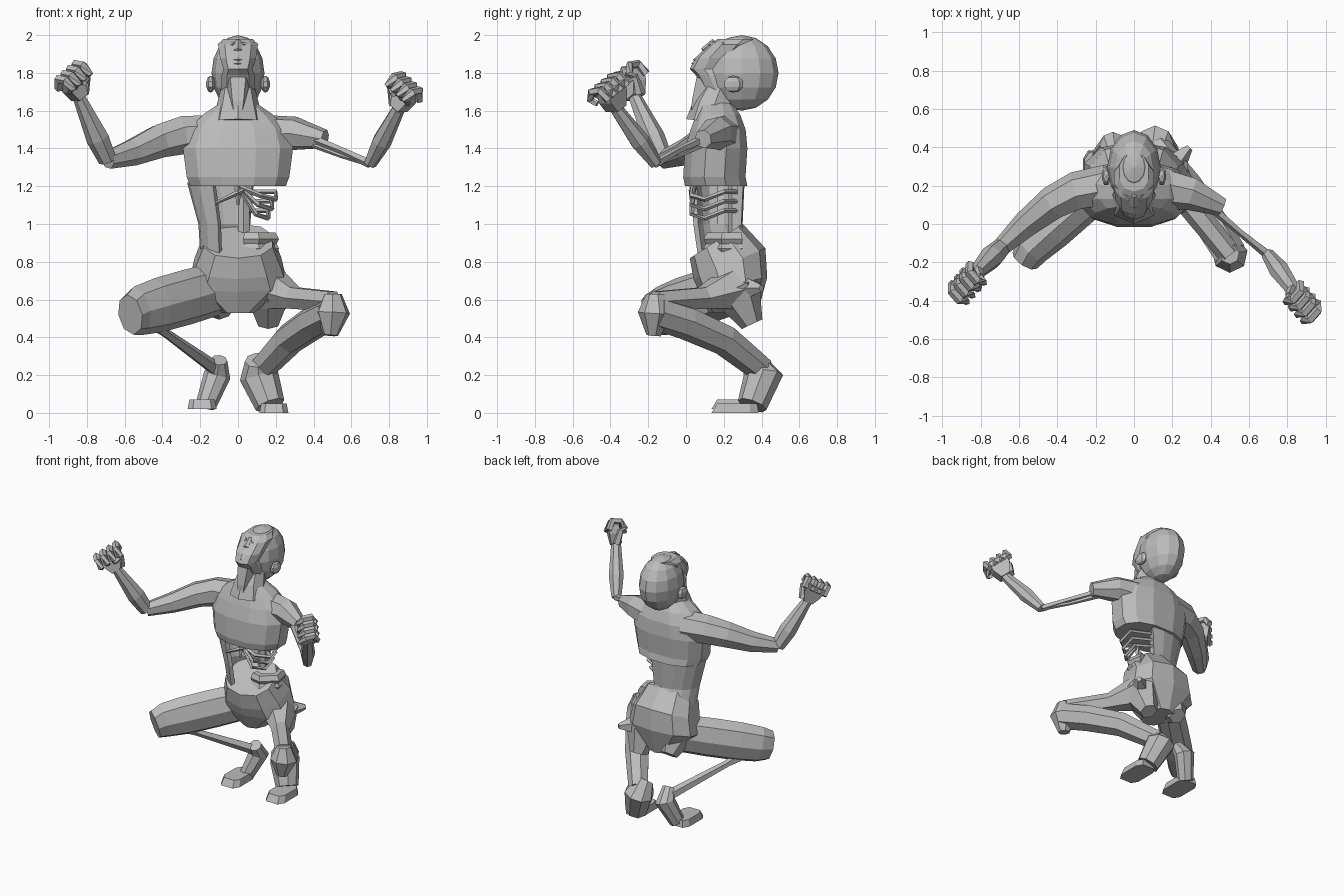
import bpy, bmesh, math
from mathutils import Vector

cube = bpy.data.objects.get("Cube")
if cube:
    bpy.data.objects.remove(cube, do_unlink=True)

skin = bpy.data.materials.new("grey_skin")
skin.use_nodes = True
grey = (0.5, 0.5, 0.5, 1)
skin.diffuse_color = grey
skin.node_tree.nodes["Principled BSDF"].inputs["Base Color"].default_value = grey


def finish(name, bm):
    bmesh.ops.recalc_face_normals(bm, faces=bm.faces)
    mesh = bpy.data.meshes.new(name)
    bm.to_mesh(mesh)
    bm.free()
    mesh.materials.append(skin)
    obj = bpy.data.objects.new(name, mesh)
    bpy.context.collection.objects.link(obj)


def loft(name, rings):
    """Skin a list of point rings and cap both ends."""
    bm = bmesh.new()
    loops = [[bm.verts.new(point) for point in ring] for ring in rings]
    for low, high in zip(loops, loops[1:]):
        for i in range(len(low)):
            j = (i + 1) % len(low)
            bm.faces.new((low[i], low[j], high[j], high[i]))
    bm.faces.new(loops[0])
    bm.faces.new(loops[-1])
    finish(name, bm)


def stack(name, rows, x=0, sides=10, power=0.85, slope=0.0):
    """Rounded sections: height, centre y, half width, half depth; slope tips the upper ones."""
    def soft(value):
        return math.copysign(abs(value) ** power, value)
    angles = [math.tau * (i + 0.5) / sides for i in range(sides)]
    rings = []
    for i, (z, y, width, depth) in enumerate(rows):
        tip = slope * i / (len(rows) - 1)
        rings.append([Vector((x + width * soft(math.cos(a)), y + depth * soft(math.sin(a)),
                              z + tip * depth * soft(math.sin(a)))) for a in angles])
    loft(name, rings)


def limb(name, path, start, end, bulge=0.0, sides=6, flat=1.0):
    """Tube along a path, tapering from start to end radius, swollen midway by bulge."""
    path = [Vector(point) for point in path]
    last = len(path) - 1
    span = path[last] - path[0]
    axis = min(range(3), key=lambda k: abs(span[k]))
    reference = Vector([float(k == axis) for k in range(3)])
    rings = []
    for i, point in enumerate(path):
        direction = (path[min(i + 1, last)] - path[max(i - 1, 0)]).normalized()
        u = direction.cross(reference).normalized()
        v = u.cross(direction)
        t = i / last
        radius = start + (end - start) * t + bulge * math.sin(math.pi * t)
        angles = [math.tau * k / sides for k in range(sides)]
        rings.append([point + radius * (u * flat * math.cos(a) + v * math.sin(a)) for a in angles])
    loft(name, rings)


def ball(name, centre, radii, segments, rows):
    bm = bmesh.new()
    bmesh.ops.create_uvsphere(bm, u_segments=segments, v_segments=rows, radius=1)
    for vert in bm.verts:
        vert.co = Vector(centre) + Vector([r * value for r, value in zip(radii, vert.co)])
    finish(name, bm)


def fist(label, side, wrist):
    """Palm, four curled fingers in a slanting row, and a thumb."""
    outer = wrist + Vector((side * 0.1, -0.08, 0.08))
    inner = wrist + Vector((side * 0.01, 0.02, 0.16))
    knuckles = outer.lerp(inner, 0.5)
    across = (inner - outer).normalized()
    down = (wrist - knuckles).normalized()
    curl = Vector((side * -0.6, -0.8, 0))
    thick = curl * 0.04
    rings = []
    for centre, half in ((wrist, 0.035), (wrist.lerp(knuckles, 0.5), 0.065), (knuckles, 0.07)):
        reach = across * half
        rings.append([centre - reach - thick, centre + reach - thick,
                      centre + reach + thick, centre - reach + thick])
    loft(label + "_palm", rings)
    for n in range(4):
        base = outer.lerp(inner, n / 3)
        path = [base - thick + down * 0.04, base - down * 0.02, base + thick * 1.4 - down * 0.01,
                base + thick * 2 + down * 0.04, base + thick + down * 0.06]
        limb(f"{label}_finger_{n + 1}", path, 0.023, 0.016, 0.005, sides=5)
    tip = inner + down * 0.06 + thick
    limb(label + "_thumb", [wrist + across * 0.04, tip, tip + thick - across * 0.06],
         0.03, 0.016, sides=5)


# Joints that neighbouring parts share
right_hip, left_hip = Vector((-0.1, 0.25, 0.66)), Vector((0.16, 0.26, 0.66))
right_knee, left_knee = Vector((-0.53, -0.13, 0.54)), Vector((0.5, -0.16, 0.53))
right_elbow, left_elbow = Vector((-0.69, -0.12, 1.34)), Vector((0.7, -0.16, 1.32))
right_wrist, left_wrist = Vector((-0.84, -0.27, 1.67)), Vector((0.85, -0.37, 1.61))

# Chest with an overhanging lower edge, and a pelvis bowl that rises at the back
stack("chest", [(1.2, 0.16, 0.26, 0.17), (1.25, 0.15, 0.28, 0.17), (1.4, 0.16, 0.3, 0.17),
                (1.5, 0.17, 0.27, 0.15), (1.58, 0.17, 0.19, 0.12), (1.64, 0.16, 0.1, 0.09)], sides=12)
stack("pelvis", [(0.53, 0.25, 0.09, 0.13), (0.68, 0.25, 0.27, 0.18),
                 (0.79, 0.23, 0.24, 0.19), (0.91, 0.16, 0.19, 0.14)], slope=0.65)
for label, hip, bottom in (("right", right_hip, 0.53), ("left", left_hip, 0.47)):
    limb(label + "_buttock", [hip, (hip.x, 0.35, bottom)], 0.14, 0.06)

# Waist: a thick shell torn open at the front left
sections = []
sweep = [math.radians(240 - 21 * k) for k in range(9)]
for z, y, width, depth in ((0.84, 0.2, 0.2, 0.16), (1, 0.16, 0.21, 0.14), (1.22, 0.16, 0.27, 0.15)):
    sections.append([Vector(((width - inset) * math.cos(a), y + (depth - inset) * math.sin(a), z))
                     for inset, angles in ((0, sweep), (0.03, sweep[::-1])) for a in angles])
loft("waist", sections)
limb("spine", [(0.03, 0.26, 0.9), (0.03, 0.26, 1.22)], 0.035, 0.035)

# Exposed ribs and entrails
for n in range(3):
    z = 1.17 - 0.05 * n
    reach = 0.2 - 0.02 * n
    limb(f"left_rib_{n + 1}", [(0, 0.04, 1.2), (reach * 0.6, 0.03, z - 0.02), (reach, 0.1, z - 0.04),
                               (reach, 0.2, z), (0.05, 0.27, z)], 0.014, 0.012, sides=4)
limb("right_rib", [(0.03, 0.03, 1.18), (-0.12, 0.03, 1.11)], 0.016, 0.008, sides=4)
limb("breastbone_tip", [(0, 0.04, 1.22), (0, 0.03, 1.1)], 0.022, 0.008, sides=4)
for label, z in (("upper", 0.92), ("lower", 0.87)):
    limb(label + "_entrail", [(0.04, 0.15, z), (0.1, 0.13, z), (0.18, 0.2, z), (0.16, 0.29, z)], 0.04, 0.04)

# Neck and throat
limb("neck", [(0, 0.14, 1.54), (0, 0.15, 1.63), (0, 0.19, 1.74)], 0.14, 0.085, sides=8)
limb("throat", [(0, 0.05, 1.55), (0, 0.07, 1.64), (0, 0.11, 1.76)], 0.03, 0.07, sides=5)

# Head tilted back, with the face turned upward
ball("cranium", (0, 0.295, 1.8), (0.14, 0.195, 0.2), segments=12, rows=8)
stack("face", [(1.7, 0.2, 0.09, 0.1), (1.79, 0.16, 0.09, 0.11), (1.82, 0.14, 0.08, 0.12),
               (1.88, 0.17, 0.1, 0.12), (1.95, 0.23, 0.11, 0.11), (1.98, 0.27, 0.08, 0.1)])
limb("nose", [(0, 0.15, 1.97), (0, 0.1, 1.92), (0, 0.11, 1.89)], 0.014, 0.01, 0.01, sides=5)
for label, z, y in (("upper", 1.87, 0.05), ("lower", 1.85, 0.04)):
    limb(label + "_lip", [(-0.04, y + 0.02, z), (0, y, z), (0.04, y + 0.02, z)], 0.006, 0.006, 0.007, sides=4)
for label, side in (("left", 1), ("right", -1)):
    limb(label + "_brow", [(side * 0.02, 0.13, 1.95), (side * 0.1, 0.2, 1.95)], 0.015, 0.012, sides=4)
    ball(label + "_ear", (side * 0.145, 0.25, 1.74), (0.025, 0.055, 0.045), segments=7, rows=5)

# Right arm, fully fleshed
limb("right_upper_arm", [(-0.14, 0.2, 1.47), (-0.3, 0.17, 1.47), (-0.42, 0.11, 1.44),
                         (-0.56, 0, 1.38), right_elbow], 0.11, 0.05, 0.012, sides=7)
limb("right_forearm", [right_elbow, right_elbow.lerp(right_wrist, 0.35), right_wrist], 0.05, 0.035, 0.02, sides=7)
fist("right", -1, right_wrist)

# Left arm, bare bone between a torn shoulder and the elbow
limb("left_shoulder", [(0.14, 0.19, 1.47), (0.3, 0.16, 1.48), (0.46, 0.09, 1.45)], 0.11, 0.05, 0.01, sides=7)
for label, z, radius in (("bone", 1.45, 0.025), ("sinew", 1.42, 0.018)):
    limb("left_upper_arm_" + label, [(0.4, 0.09, z), (0.55, -0.04, z - 0.06), left_elbow],
         radius, radius, -0.006, sides=5)
limb("left_forearm", [left_elbow, left_elbow.lerp(left_wrist, 0.4), left_wrist], 0.035, 0.035, 0.018, sides=7)
fist("left", 1, left_wrist)

# Feet raised on their toes
for label, side, lift, radius in (("left", 1, 0, 0.08), ("right", -1, 0.02, 0.055)):
    limb(label + "_foot", [(side * 0.1, 0.35, 0.28), (side * 0.11, 0.41, 0.2),
                           (side * 0.17, 0.35, 0.04)], radius * 0.8, radius, radius * 0.4, sides=8)
    stack(label + "_toes", [(lift, 0.26, 0.08, 0.13), (lift + 0.05, 0.27, 0.07, 0.11)],
          x=side * 0.19, sides=8, power=0.5)

# Right leg: thick thigh, bone shin
limb("right_thigh", [right_hip, right_hip.lerp(right_knee, 0.4), right_hip.lerp(right_knee, 0.75),
                     right_knee, (-0.57, -0.19, 0.52)], 0.14, 0.11, 0.02, sides=8, flat=0.7)
limb("right_shin_bone", [right_knee, (-0.38, 0.05, 0.42), (-0.1, 0.4, 0.22)], 0.06, 0.04, -0.025, sides=5)

# Left leg: wasted thigh with a torn hip, full shin
limb("left_thigh", [left_hip, left_hip.lerp(left_knee, 0.4), left_knee + Vector((0, 0, 0.06))],
     0.13, 0.06, -0.03)
limb("left_torn_hip", [left_hip, (0.29, 0.4, 0.66)], 0.1, 0.02, sides=5)
limb("left_kneecap", [left_knee + Vector((0, 0, 0.1)), left_knee, (0.49, -0.17, 0.41)], 0.05, 0.04, 0.05, sides=7)
limb("left_shin", [left_knee, (0.4, 0, 0.48), (0.27, 0.2, 0.39), (0.12, 0.4, 0.23)], 0.09, 0.07, 0.01, sides=7)
